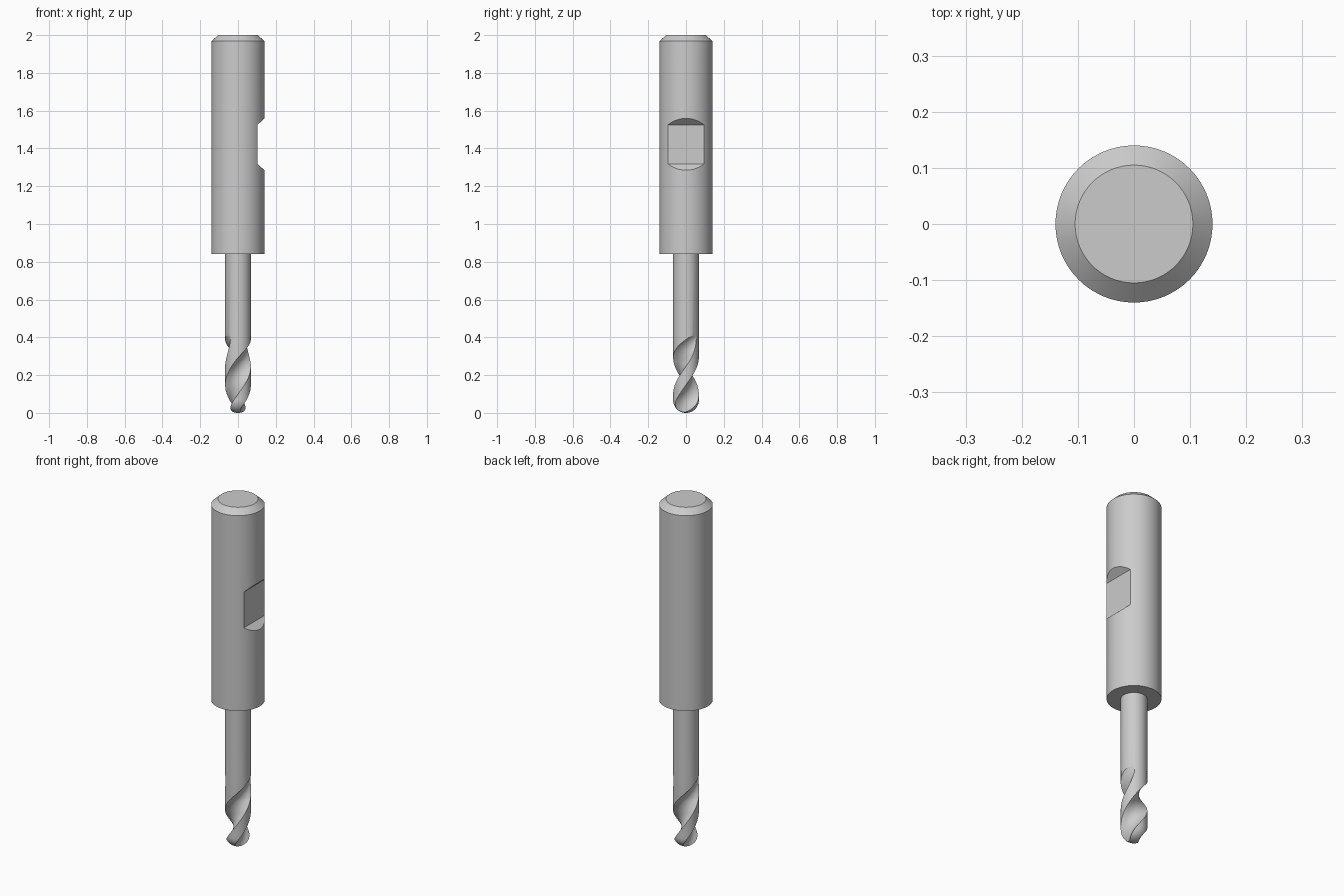
import bpy, bmesh, math

if "Cube" in bpy.data.objects:
    bpy.data.objects.remove(bpy.data.objects["Cube"])

SHANK_R, NECK_R = 0.14, 0.068
SHANK_Z, TOP_Z, FLUTE_TOP = 0.84, 2.0, 0.41
PITCH, WEB, FLUTE_R = 0.59, 0.024, 0.179


def make_object(name, bm):
    bmesh.ops.recalc_face_normals(bm, faces=bm.faces)
    mesh = bpy.data.meshes.new(name)
    bm.to_mesh(mesh)
    bm.free()
    obj = bpy.data.objects.new(name, mesh)
    bpy.context.collection.objects.link(obj)
    return obj


def loft(name, rings):
    """Skin a stack of equal-length rings and cap both ends."""
    bm = bmesh.new()
    rows = [[bm.verts.new(p) for p in ring] for ring in rings]
    n = len(rows[0])
    for a, b in zip(rows, rows[1:]):
        for i in range(n):
            j = (i + 1) % n
            bm.faces.new((a[i], a[j], b[j], b[i]))
    bm.faces.new(rows[0][::-1])
    bm.faces.new(rows[-1])
    return make_object(name, bm)


def smooth(obj, angle):
    bpy.ops.object.select_all(action='DESELECT')
    obj.select_set(True)
    bpy.context.view_layer.objects.active = obj
    bpy.ops.object.shade_smooth_by_angle(angle=math.radians(angle))


def circle(r, z, n=64):
    return [(r * math.cos(2 * math.pi * i / n), r * math.sin(2 * math.pi * i / n), z)
            for i in range(n)]


def cutter_ring(z, steps=16):
    """Cross-section with two opposite concave flutes, turned along the helix."""
    R = NECK_R
    if z < NECK_R:
        R = math.sqrt(max(NECK_R ** 2 - (NECK_R - z) ** 2, 1e-8))
    fade = min(max((z - 0.27) / (FLUTE_TOP - 0.27), 0), 1)
    d = WEB + (NECK_R - WEB) * fade ** 1.5 + FLUTE_R
    cos_a = (d * d + R * R - FLUTE_R ** 2) / (2 * d * R)
    half = max(math.acos(min(cos_a, 1)), 0.05)
    turn = 2 * math.pi * (min(z, FLUTE_TOP) - 0.05) / PITCH
    pts = []
    for side in (0, math.pi):
        for k in range(steps):            # flute
            t = -half + 2 * half * k / steps
            r = d * math.cos(t) - math.sqrt(FLUTE_R ** 2 - (d * math.sin(t)) ** 2)
            pts.append((min(r, R), t + side))
        for k in range(steps):            # land
            pts.append((R, half + (math.pi - 2 * half) * k / steps + side))
    return [(r * math.cos(t + turn), r * math.sin(t + turn), z) for r, t in pts]


# Fluted ball-nose cutter and plain neck
ball = [NECK_R * (1 - math.cos(math.pi / 2 * (k + 0.3) / 16)) for k in range(16)]
body = [NECK_R + (FLUTE_TOP - NECK_R) * k / 64 for k in range(65)]
cutter = loft("fluted_cutter", [cutter_ring(z) for z in ball + body + [SHANK_Z + 0.01]])
smooth(cutter, 35)

# Shank with chamfered top
shank = loft("shank", [circle(SHANK_R, SHANK_Z), circle(SHANK_R, 1.968),
                       circle(0.105, TOP_Z)])

# Clamping flat with sloped ends, cut into the +x side
profile = [(0.103, 1.318), (0.203, 1.228), (0.203, 1.617), (0.103, 1.525)]
notch = loft("flat_cutter", [[(x, y, z) for x, z in profile] for y in (-0.2, 0.2)])
notch.hide_render = True
mod = shank.modifiers.new("clamping_flat", 'BOOLEAN')
mod.operation = 'DIFFERENCE'
mod.solver = 'EXACT'
mod.object = notch
bpy.context.view_layer.objects.active = shank
bpy.ops.object.modifier_apply(modifier=mod.name)
bpy.data.objects.remove(notch)
smooth(shank, 30)
